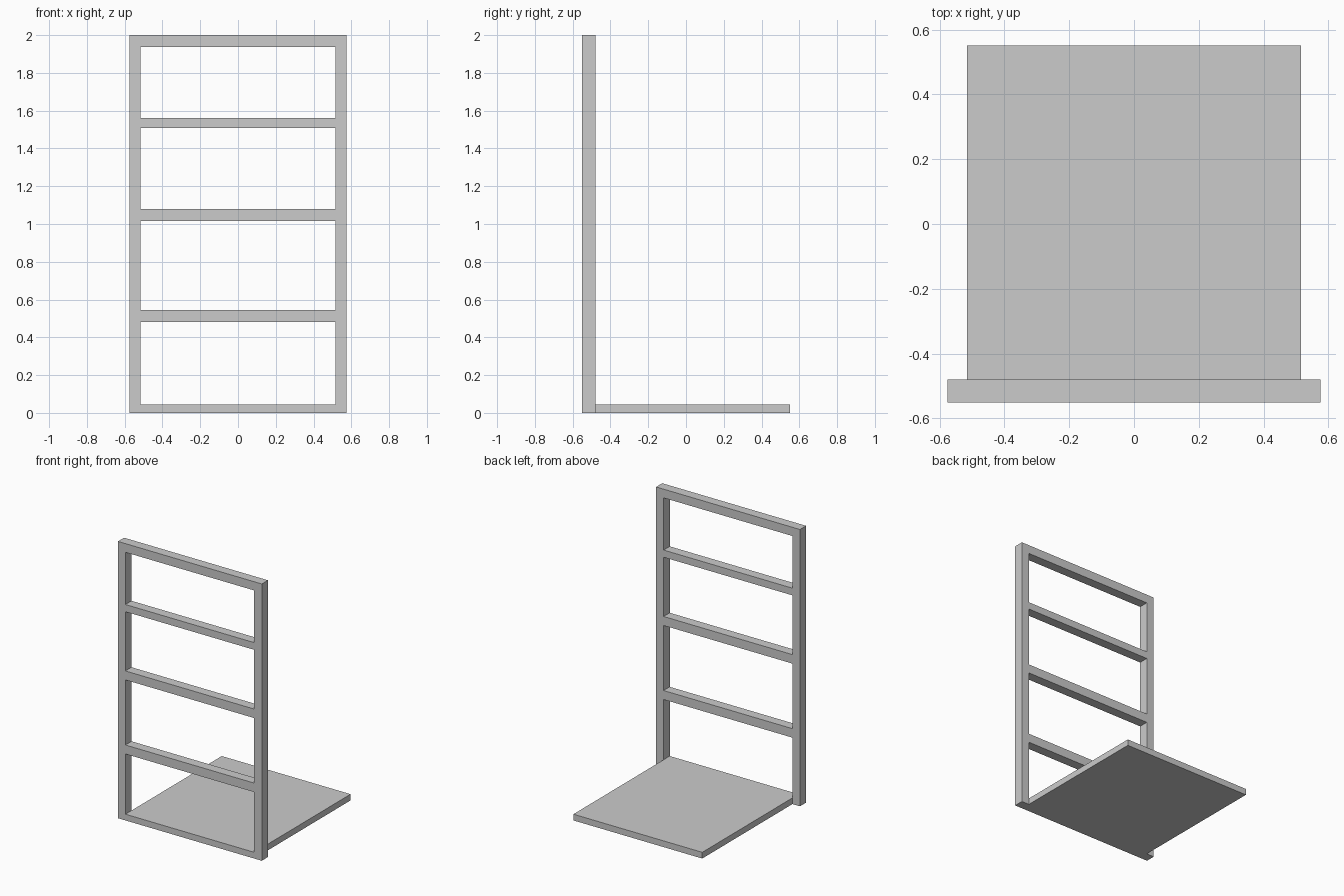
import bpy

if "Cube" in bpy.data.objects:
    bpy.data.objects.remove(bpy.data.objects["Cube"])

HALF_W, INNER = 0.575, 0.515        # outer and inner half widths of the frame
FRONT, BACK = -0.55, -0.48          # depth range of the upright frame


def box(name, x, y, z):
    """Box from (min, max) ranges on each axis."""
    verts = [(a, b, c) for a in x for b in y for c in z]
    faces = [(0, 1, 3, 2), (4, 6, 7, 5), (0, 4, 5, 1),
             (2, 3, 7, 6), (0, 2, 6, 4), (1, 5, 7, 3)]
    mesh = bpy.data.meshes.new(name)
    mesh.from_pydata(verts, [], faces)
    mesh.update()
    obj = bpy.data.objects.new(name, mesh)
    bpy.context.collection.objects.link(obj)
    return obj


# Uprights
box("left_post", (-HALF_W, -INNER), (FRONT, BACK), (0, 2))
box("right_post", (INNER, HALF_W), (FRONT, BACK), (0, 2))

# Horizontal rails, flush with the posts
rails = {
    "lower_rail": (0.48, 0.545),
    "middle_rail": (1.015, 1.08),
    "upper_rail": (1.508, 1.56),
    "top_rail": (1.937, 2.0),
}
for name, z in rails.items():
    box(name, (-INNER, INNER), (FRONT, BACK), z)

# Floor panel running from the frame's front face to the back
box("base_panel", (-INNER, INNER), (FRONT, 0.55), (0, 0.045))
